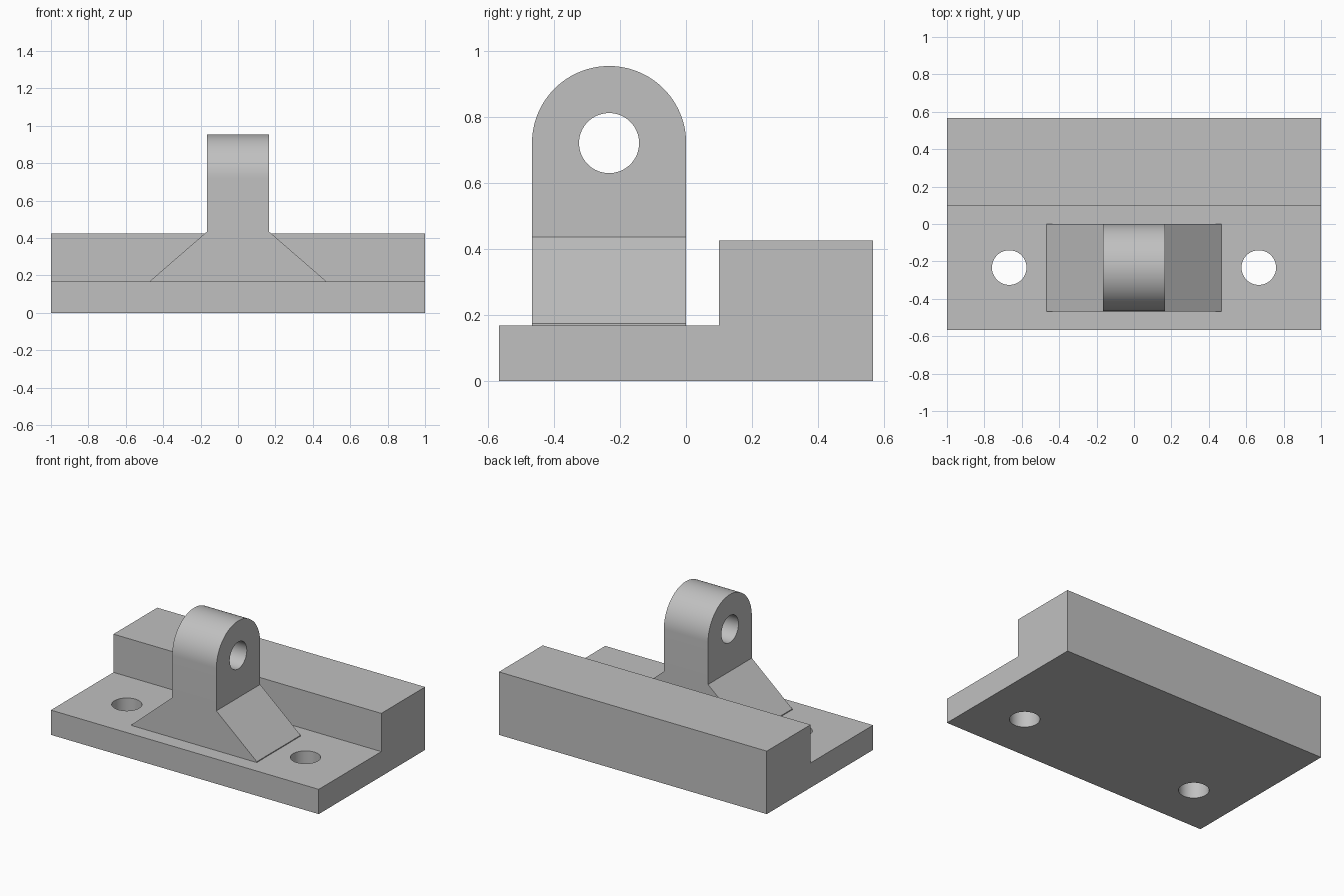
import bpy
import bmesh
from math import pi, cos, sin, radians
from mathutils import Vector

default = bpy.data.objects.get("Cube")
if default:
    bpy.data.objects.remove(default, do_unlink=True)

grey = bpy.data.materials.new("machined grey")
grey.use_nodes = True
colour = (0.53, 0.53, 0.53, 1)
grey.diffuse_color = colour
grey.node_tree.nodes["Principled BSDF"].inputs["Base Color"].default_value = colour

BASE_TOP = 0.167
LUG_Y, LUG_Z, LUG_R = -0.233, 0.72, 0.2335


def prism(name, profile, axis, start, end):
    """Extrude a 2D profile along an axis; profile uses the other two axes in order."""
    bm = bmesh.new()
    verts = []
    for p in profile:
        co = list(p)
        co.insert(axis, start)
        verts.append(bm.verts.new(co))
    face = bm.faces.new(verts)
    moved = bmesh.ops.extrude_face_region(bm, geom=[face])["geom"]
    offset = Vector((0, 0, 0))
    offset[axis] = end - start
    bmesh.ops.translate(bm, vec=offset,
                        verts=[g for g in moved if isinstance(g, bmesh.types.BMVert)])
    bmesh.ops.recalc_face_normals(bm, faces=bm.faces)
    mesh = bpy.data.meshes.new(name)
    bm.to_mesh(mesh)
    bm.free()
    mesh.materials.append(grey)
    obj = bpy.data.objects.new(name, mesh)
    bpy.context.collection.objects.link(obj)
    return obj


def arc(cx, cy, r, a0, a1, n):
    return [(cx + r * cos(a0 + (a1 - a0) * i / n),
             cy + r * sin(a0 + (a1 - a0) * i / n)) for i in range(n + 1)]


def circle(cx, cy, r):
    return arc(cx, cy, r, 0, 2 * pi, 64)[:-1]


def combine(target, tool, operation):
    mod = target.modifiers.new(operation.lower(), "BOOLEAN")
    mod.operation, mod.object, mod.solver = operation, tool, "EXACT"
    bpy.context.view_layer.objects.active = target
    bpy.ops.object.modifier_apply(modifier=mod.name)
    bpy.data.objects.remove(tool, do_unlink=True)


# Stepped base plate with a raised rear rail
body = prism("mounting_bracket",
             [(-0.567, 0), (0.567, 0), (0.567, 0.425), (0.1, 0.425),
              (0.1, BASE_TOP), (-0.567, BASE_TOP)], 0, -1, 1)

# Upright lug: flared front silhouette trimmed by a round-topped side silhouette
half = [(0.467, 0.08), (0.467, 0.173), (0.165, 0.435), (0.165, 1.1)]
lug = prism("lug", half + [(-x, z) for x, z in reversed(half)], 1, -0.7, 0.3)
side = [(LUG_Y - LUG_R, 0.05), (LUG_Y + LUG_R, 0.05)]
side += arc(LUG_Y, LUG_Z, LUG_R, 0, pi, 48)
combine(lug, prism("lug_outline", side, 0, -0.8, 0.8), "INTERSECT")
combine(lug, prism("pin_hole", circle(LUG_Y, LUG_Z, 0.091), 0, -0.8, 0.8), "DIFFERENCE")
combine(body, lug, "UNION")

# Bolt holes through the plate
for x in (-0.667, 0.667):
    combine(body, prism("bolt_hole", circle(x, LUG_Y, 0.0925), 2, -0.2, 0.6), "DIFFERENCE")

# Smooth the curved walls, keep the machined edges sharp
bpy.ops.object.select_all(action="DESELECT")
body.select_set(True)
bpy.context.view_layer.objects.active = body
bpy.ops.object.shade_smooth_by_angle(angle=radians(30))
